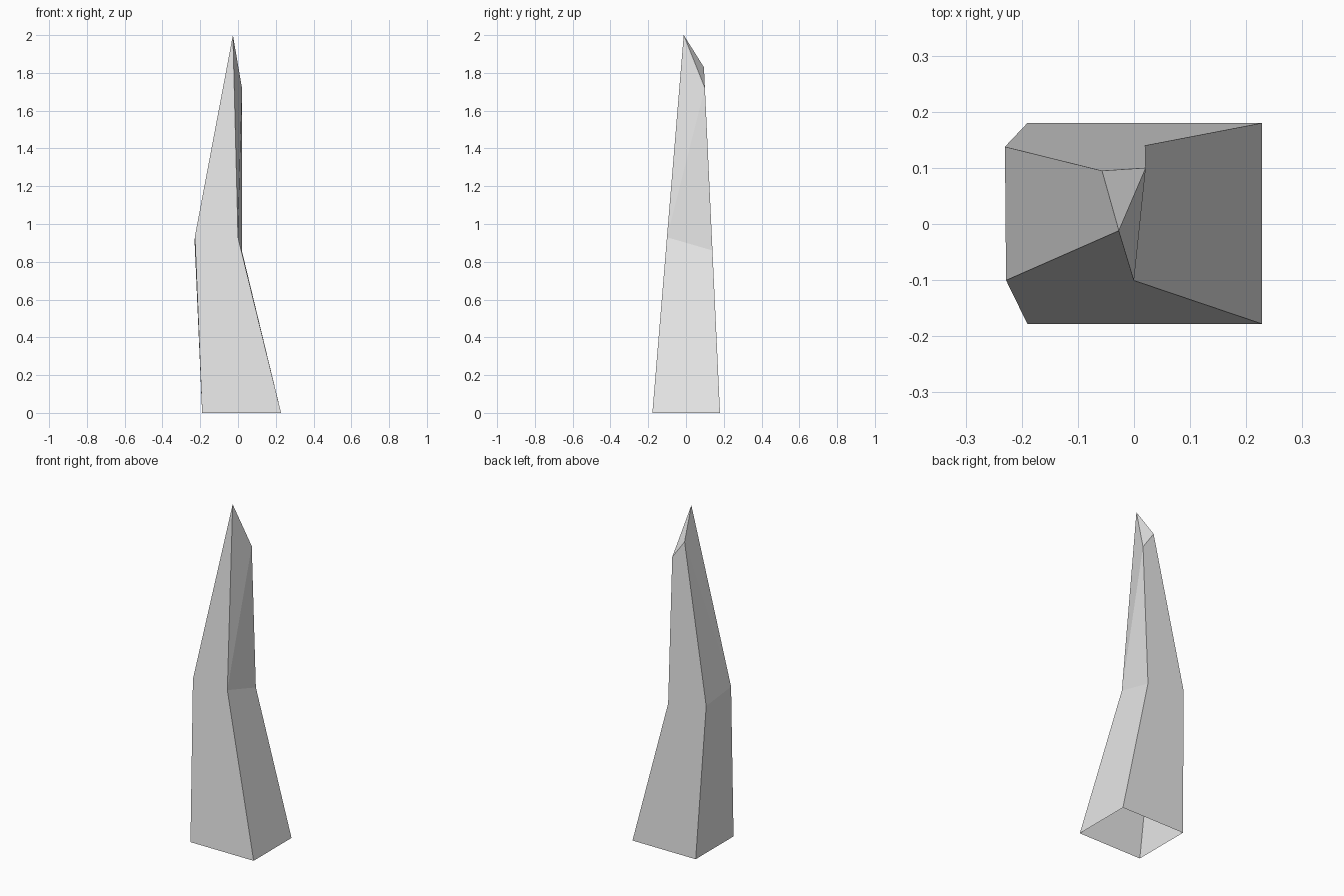
import bpy
import bmesh

cube = bpy.data.objects.get("Cube")
if cube:
    bpy.data.objects.remove(cube, do_unlink=True)

# Plain pale stone
stone = bpy.data.materials.new("pale_grey_stone")
stone.use_nodes = True
grey = (0.8, 0.8, 0.8, 1)
stone.diffuse_color = grey
stone.node_tree.nodes["Principled BSDF"].inputs["Base Color"].default_value = grey


def front_y(z):
    """Depth of the flat, leaning front face."""
    return -0.178 + 0.083 * z


def back_y(z):
    """Depth of the flat, leaning back face."""
    return 0.18 - 0.0465 * z


# Left-to-right (x, z) outlines: foot, waist and broken tip
foot = [(-0.19, 0), (0.228, 0)]
front_rows = [foot, [(-0.228, 0.935), (0, 0.93)]]
back_rows = [foot, [(-0.23, 0.91), (0.02, 0.86)], [(-0.057, 1.83), (0.021, 1.72)]]
peak = (-0.027, 2.0)

bm = bmesh.new()


def add_rows(rows, depth):
    return [[bm.verts.new((x, depth(z), z)) for x, z in row] for row in rows]


f = add_rows(front_rows, front_y)
b = add_rows(back_rows, back_y)
apex = add_rows([[peak]], front_y)[0][0]

# Front and back walls
bm.faces.new((f[0][0], f[0][1], f[1][1], f[1][0]))
bm.faces.new((f[1][0], f[1][1], apex))
for low, high in zip(b, b[1:]):
    bm.faces.new((low[1], low[0], high[0], high[1]))

# Side walls; the underside stays open
for s in (0, 1):
    bm.faces.new((f[0][s], b[0][s], b[1][s], f[1][s]))
    bm.faces.new((f[1][s], b[1][s], b[2][s]))
    bm.faces.new((f[1][s], b[2][s], apex))

# Slanted broken tip
bm.faces.new((apex, b[2][1], b[2][0]))

bmesh.ops.recalc_face_normals(bm, faces=bm.faces)
mesh = bpy.data.meshes.new("stone_spike")
bm.to_mesh(mesh)
bm.free()
mesh.materials.append(stone)
spike = bpy.data.objects.new("stone_spike", mesh)
bpy.context.collection.objects.link(spike)
